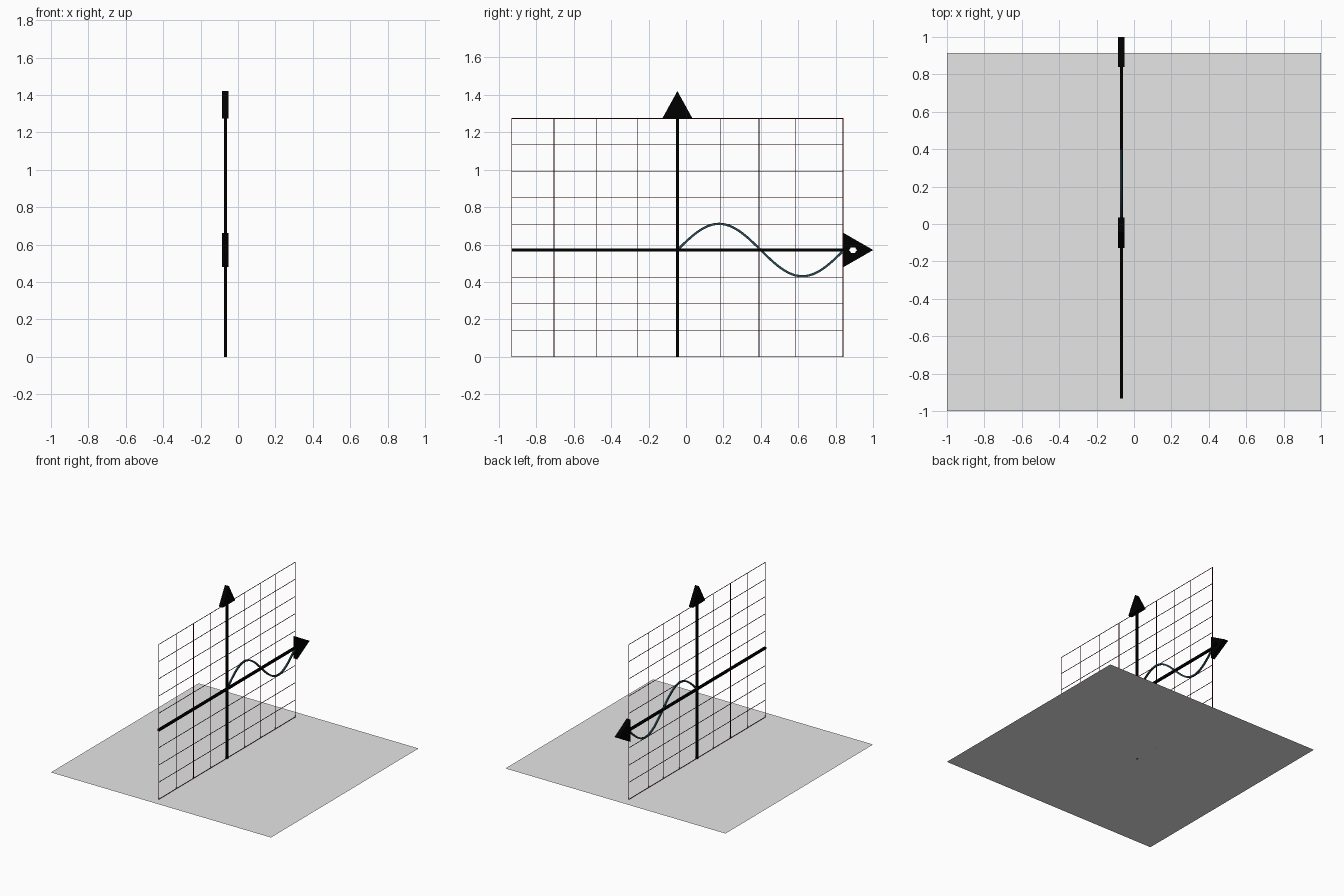
import bpy, bmesh, math
from mathutils import Vector

if "Cube" in bpy.data.objects:
    bpy.data.objects.remove(bpy.data.objects["Cube"])

X = -0.068           # plane of the graph
OY, OZ = -0.046, 0.571  # graph origin
Y0, Y1, Z1 = -0.933, 0.84, 1.275


def material(name, rgb):
    m = bpy.data.materials.new(name)
    m.diffuse_color = (*rgb, 1)
    m.use_nodes = True
    m.node_tree.nodes["Principled BSDF"].inputs["Base Color"].default_value = m.diffuse_color
    return m


black = material("black", (0.0, 0.0, 0.0))
maroon = material("dark maroon", (0.06, 0.0, 0.002))
teal = material("dark teal", (0.02, 0.065, 0.085))
grey = material("light grey", (0.79, 0.79, 0.79))


def add_object(name, bm, mat):
    bmesh.ops.recalc_face_normals(bm, faces=bm.faces)
    me = bpy.data.meshes.new(name)
    bm.to_mesh(me)
    bm.free()
    me.materials.append(mat)
    ob = bpy.data.objects.new(name, me)
    bpy.context.collection.objects.link(ob)
    return ob


def bar(bm, y0, y1, z0, z1, depth):
    geo = bmesh.ops.create_cube(bm, size=1)
    for v in geo["verts"]:
        v.co = Vector((X + v.co.x * depth,
                       (y0 + y1) / 2 + v.co.y * (y1 - y0),
                       (z0 + z1) / 2 + v.co.z * (z1 - z0)))


def prism(name, pts, depth, mat):
    bm = bmesh.new()
    f = bm.faces.new([bm.verts.new((X - depth / 2, y, z)) for y, z in pts])
    ext = bmesh.ops.extrude_face_region(bm, geom=[f], use_keep_orig=True)
    for v in ext["geom"]:
        if isinstance(v, bmesh.types.BMVert):
            v.co.x += depth
    return add_object(name, bm, mat)


# floor sheet
bm = bmesh.new()
bm.faces.new([bm.verts.new(p) for p in
              ((-1, -1, 0), (1, -1, 0), (1, 0.915, 0), (-1, 0.915, 0))])
floor = add_object("floor_sheet", bm, grey)
if floor.data.polygons[0].normal.z < 0:
    floor.data.flip_normals()

# grid lines
bm = bmesh.new()
t = 0.0016
for i in range(10):
    z = max(t + 0.001, min(Z1 - t, i * Z1 / 9))
    bar(bm, Y0, Y1, z - t, z + t, 2 * t)
for y in (Y0 + t, -0.705, -0.48, -0.257, 0.183, 0.39, 0.583, Y1 - t):
    bar(bm, y - t, y + t, 0, Z1, 2 * t)
add_object("grid_lines", bm, maroon)

# axes
bm = bmesh.new()
bar(bm, Y0, Y1 + 0.005, OZ - 0.009, OZ + 0.009, 0.016)
add_object("horizontal_axis", bm, black)
bm = bmesh.new()
bar(bm, OY - 0.008, OY + 0.008, 0, Z1 + 0.003, 0.016)
add_object("vertical_axis", bm, black)

# arrowheads
prism("vertical_arrowhead",
      [(OY - 0.081, 1.273), (OY + 0.081, 1.273), (OY, 1.42)], 0.036, black)
side = prism("horizontal_arrowhead",
             [(Y1, OZ - 0.092), (1.0, OZ), (Y1, OZ + 0.092)], 0.036, black)

# small hole through the horizontal arrowhead
hole = prism("hole_cutter",
             [(0.892 + 0.021 * math.cos(a * math.pi / 3),
               OZ + 0.017 * math.sin(a * math.pi / 3)) for a in range(6)],
             0.1, black)
hole.hide_render = True
hole.hide_set(True)
cut = side.modifiers.new("hole", 'BOOLEAN')
cut.operation = 'DIFFERENCE'
cut.solver = 'EXACT'
cut.object = hole

# sine wave ribbon
N = 48
top, bottom = [], []
for i in range(N + 1):
    a = 2 * math.pi * i / N
    p = Vector((OY + (Y1 + 0.004 - OY) * i / N, OZ + 0.14 * math.sin(a)))
    n = Vector((-0.14 * math.cos(a) * 2 * math.pi / (Y1 - OY), 1)).normalized()
    top.append(p + n * 0.006)
    bottom.append(p - n * 0.006)
bm = bmesh.new()
rings = [[bm.verts.new((X + s * 0.006, q.x, q.y))
          for q, s in ((u, -1), (u, 1), (d, 1), (d, -1))]
         for u, d in zip(top, bottom)]
for r, s in zip(rings, rings[1:]):
    for k in range(4):
        bm.faces.new((r[k], r[(k + 1) % 4], s[(k + 1) % 4], s[k]))
bm.faces.new(rings[0])
bm.faces.new(rings[-1])
add_object("sine_wave", bm, teal)
